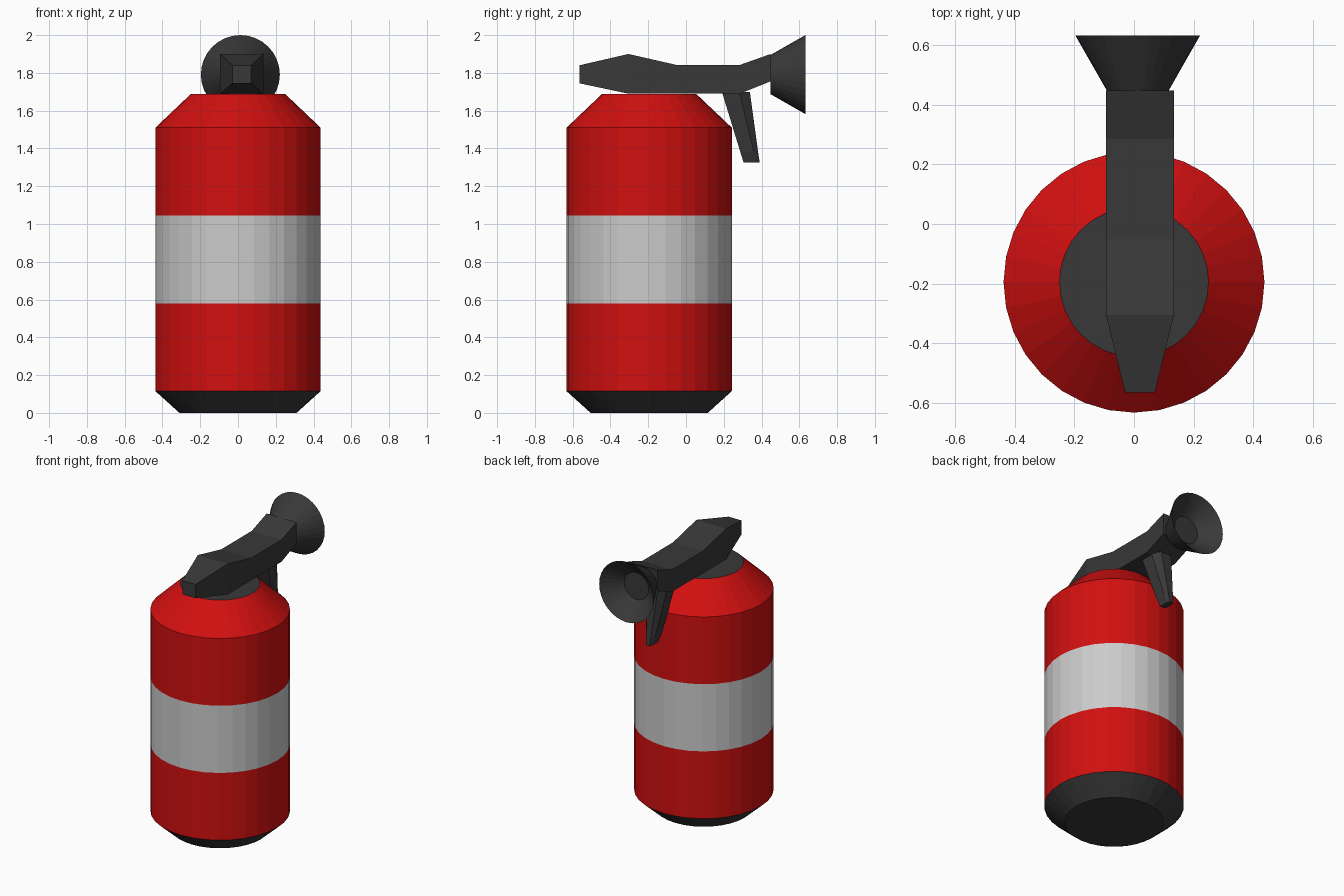
import bpy, bmesh
from math import sin, cos, pi
from mathutils import Matrix

if "Cube" in bpy.data.objects:
    bpy.data.objects.remove(bpy.data.objects["Cube"])

SIDES = 32


def material(name, rgb):
    m = bpy.data.materials.new(name)
    m.diffuse_color = (*rgb, 1)
    m.use_nodes = True
    m.node_tree.nodes["Principled BSDF"].inputs["Base Color"].default_value = m.diffuse_color
    return m


red = material("red_paint", (0.64, 0.005, 0.005))
dark = material("dark_plastic", (0.04, 0.04, 0.04))
white = material("label_grey", (0.78, 0.78, 0.78))


def loft(name, rings, mat, cap_start=False, cap_end=False, matrix=Matrix()):
    """Skin a list of equal-length point rings, with optional end caps."""
    bm = bmesh.new()
    loops = [[bm.verts.new(p) for p in ring] for ring in rings]
    for a, b in zip(loops, loops[1:]):
        n = len(a)
        for i in range(n):
            j = (i + 1) % n
            bm.faces.new((a[i], a[j], b[j], b[i]))
    if cap_start:
        bm.faces.new(loops[0][::-1])
    if cap_end:
        bm.faces.new(loops[-1])
    bmesh.ops.recalc_face_normals(bm, faces=bm.faces)
    mesh = bpy.data.meshes.new(name)
    bm.to_mesh(mesh)
    bm.free()
    mesh.materials.append(mat)
    obj = bpy.data.objects.new(name, mesh)
    bpy.context.collection.objects.link(obj)
    obj.matrix_world = matrix
    return obj


def circle(r, z):
    return [(r * cos(2 * pi * i / SIDES), r * sin(2 * pi * i / SIDES), z)
            for i in range(SIDES)]


# Tank: stacked bands of one turned profile
tank_at = Matrix.Translation((0, -0.195, 0))
R = 0.4375
bands = [
    ("base", dark, [(0.31, 0), (R, 0.115)], True),
    ("lower_shell", red, [(R, 0.115), (R, 0.58)], False),
    ("label_band", white, [(R, 0.58), (R, 1.045)], False),
    ("upper_shell", red, [(R, 1.045), (R, 1.51), (0.25, 1.688)], False),
]
for name, mat, profile, capped in bands:
    loft(name, [circle(r, z) for r, z in profile], mat, capped, False, tank_at)

# Dark disc closing the tank top
loft("top_cap", [circle(0.25, 1.688)], dark, False, True, tank_at)

# Handle: rectangular sections along y as (y, bottom z, top z, half width)
CX = 0.02
sections = [
    (-0.565, 1.745, 1.84, 0.05),
    (-0.305, 1.69, 1.90, 0.114),
    (-0.05, 1.69, 1.842, 0.114),
    (0.285, 1.69, 1.842, 0.114),
    (0.448, 1.755, 1.90, 0.114),
]
loft("handle", [[(CX - w, y, lo), (CX + w, y, lo), (CX + w, y, hi), (CX - w, y, hi)]
                for y, lo, hi, w in sections], dark, True, True)

# Trigger: tapered lever with bevelled rear ridge and tip
lever = [  # z, front y, side y, rear y, side half width, ridge half width
    (1.70, 0.19, 0.283, 0.338, 0.075, 0.04),
    (1.38, 0.288, 0.36, 0.382, 0.036, 0.018),
    (1.325, 0.305, 0.37, 0.39, 0.02, 0.014),
]
loft("trigger", [[(CX - w, f, z), (CX + w, f, z), (CX + w, s, z),
                  (CX + r, b, z), (CX - r, b, z), (CX - w, s, z)]
                 for z, f, s, b, w, r in lever], dark, True, True)

# Discharge horn: flared cone with a recessed mouth, pointing along +y
horn_at = Matrix.Translation((0.0125, 0.448, 1.791)) @ Matrix.Rotation(-pi / 2, 4, 'X')
horn = [(0.104, 0), (0.209, 0.184), (0.093, 0.075)]
loft("horn", [circle(r, z) for r, z in horn], dark, True, True, horn_at)
